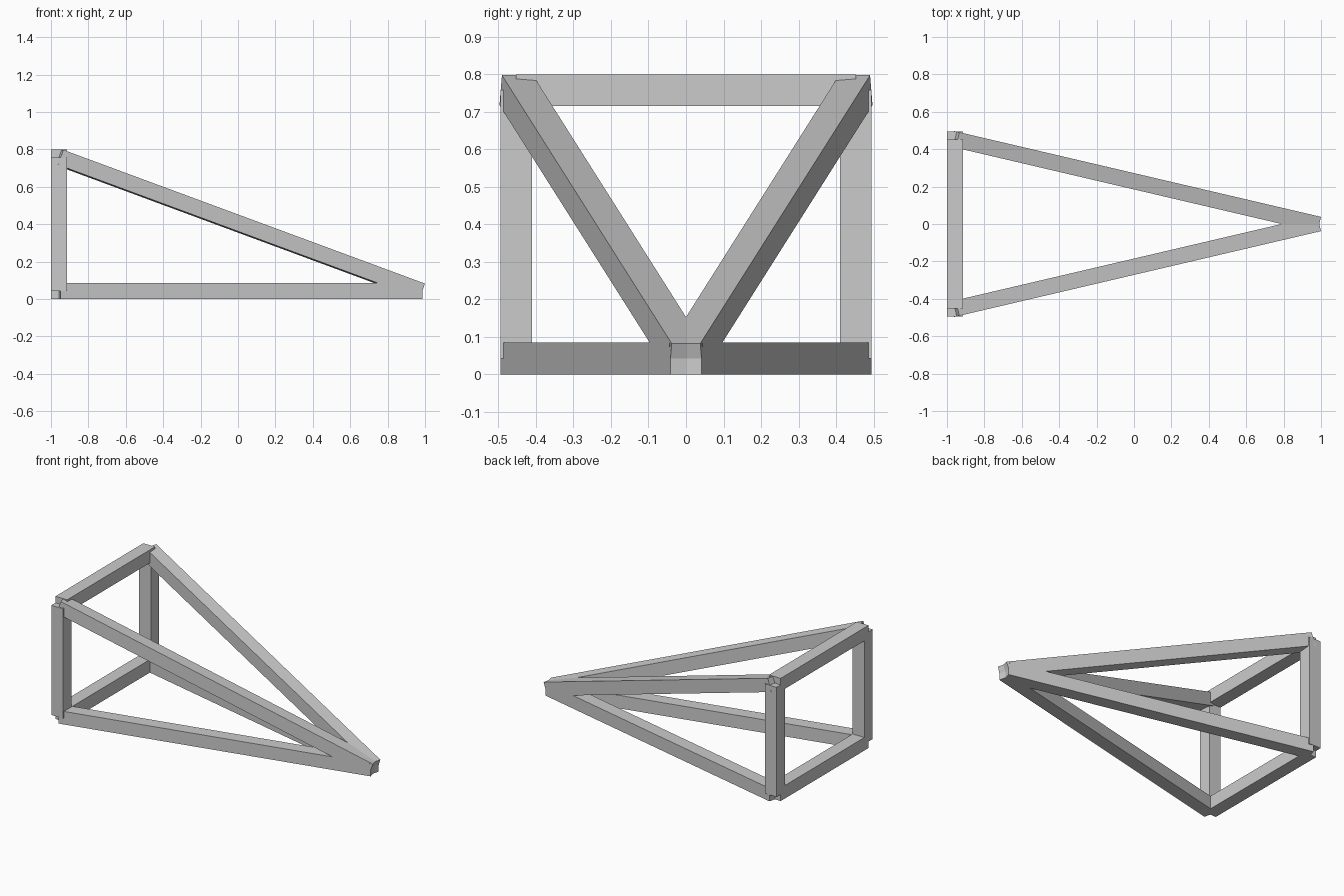
import bpy
from mathutils import Vector, Matrix

if "Cube" in bpy.data.objects:
    bpy.data.objects.remove(bpy.data.objects["Cube"])

T = 0.085   # square bar thickness
H = T / 2


def bar(name, a, b, side):
    """Square bar from a to b with plain cut ends; side sets its roll."""
    a, b = Vector(a), Vector(b)
    axis = (b - a).normalized()
    side = Vector(side) if side else Vector((0, 0, 1)).cross(axis).normalized()
    up = axis.cross(side)
    bpy.ops.mesh.primitive_cube_add(size=1)
    ob = bpy.context.object
    ob.name = name
    frame = Matrix((axis * (b - a).length, side * T, up * T)).transposed().to_4x4()
    ob.data.transform(Matrix.Translation((a + b) / 2) @ frame)
    return ob


# Frame corner points
BX, HY = -0.9575, 0.4525
LOW, HIGH = H, 0.7575
TIP = (0.976, 0, LOW)

# Back rectangle: cross bars
for name, z in (("bottom_cross_bar", LOW), ("top_cross_bar", HIGH)):
    bar(name, (BX, -HY, z), (BX, HY, z), None)

# Posts, floor rails and sloping rails on both sides
for label, s in (("front", -1), ("back", 1)):
    low, high = (BX, s * HY, LOW), (BX, s * HY, HIGH)
    bar(label + "_post", low, high, (0, 1, 0))
    bar(label + "_floor_rail", low, TIP, None)
    bar(label + "_sloping_rail", high, TIP, None)
